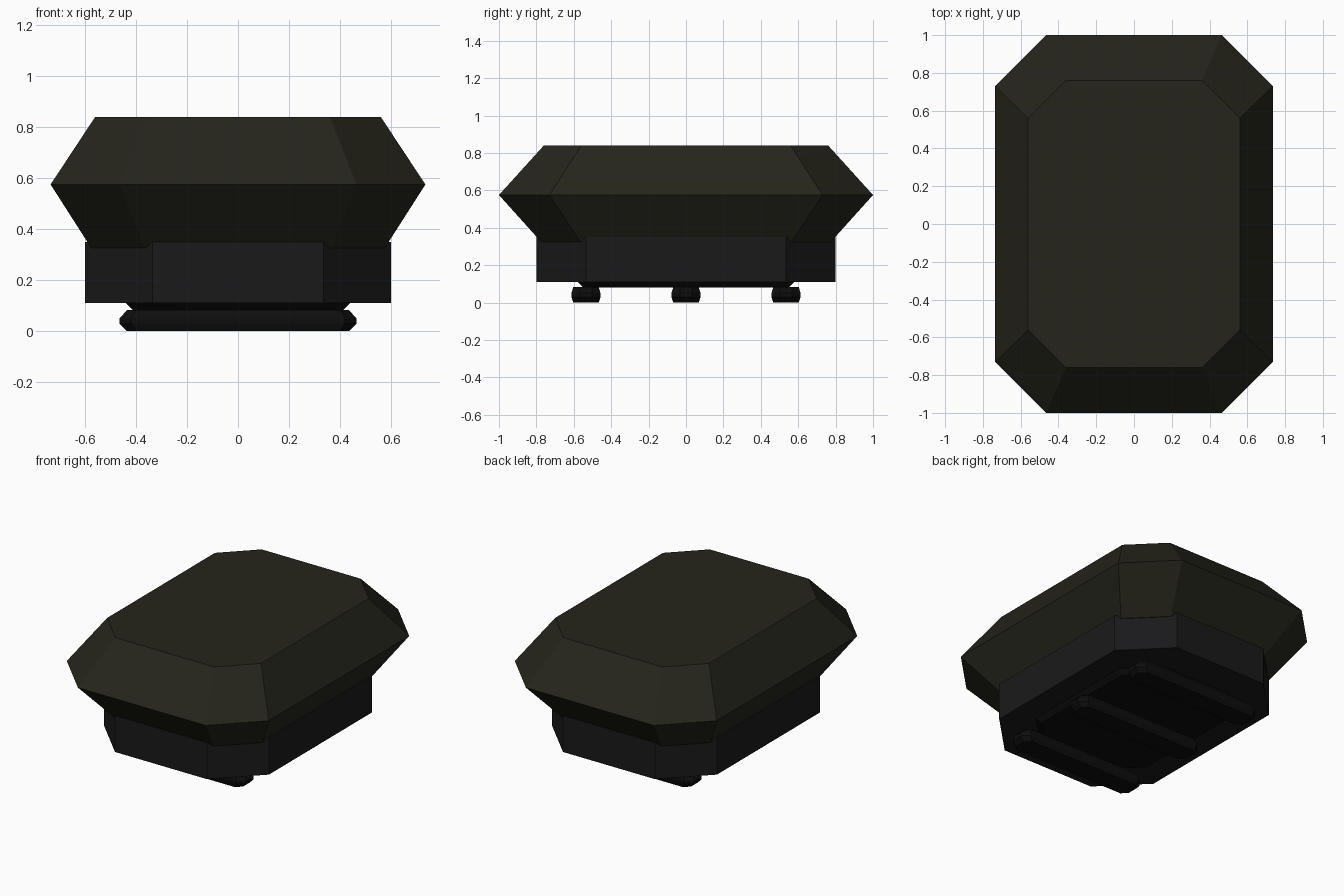
import bpy, bmesh

if "Cube" in bpy.data.objects:
    bpy.data.objects.remove(bpy.data.objects["Cube"])


def material(name, rgb):
    m = bpy.data.materials.new(name)
    m.diffuse_color = (*rgb, 1)
    m.use_nodes = True
    m.node_tree.nodes["Principled BSDF"].inputs["Base Color"].default_value = m.diffuse_color
    return m


def octagon(hx, hy, c):
    return [(hx, -hy + c), (hx, hy - c), (hx - c, hy), (-hx + c, hy),
            (-hx, hy - c), (-hx, -hy + c), (-hx + c, -hy), (hx - c, -hy)]


def loft(name, rings, mat, y=0):
    """Stack chamfered rectangles (z, half x, half y, corner cut) into a solid."""
    bm = bmesh.new()
    loops = [[bm.verts.new((px, py + y, z)) for px, py in octagon(hx, hy, c)]
             for z, hx, hy, c in rings]
    for a, b in zip(loops, loops[1:]):
        for i in range(8):
            j = (i + 1) % 8
            bm.faces.new((a[i], a[j], b[j], b[i]))
    bm.faces.new(loops[0][::-1])
    bm.faces.new(loops[-1])
    bmesh.ops.recalc_face_normals(bm, faces=bm.faces)
    me = bpy.data.meshes.new(name)
    bm.to_mesh(me)
    bm.free()
    me.materials.append(mat)
    ob = bpy.data.objects.new(name, me)
    bpy.context.collection.objects.link(ob)
    return ob


olive = material("dark_olive", (0.018, 0.018, 0.011))
grey = material("dark_grey", (0.010, 0.010, 0.011))
black = material("black", (0.004, 0.004, 0.004))

# Faceted upper body
loft("upper_body", [(0.325, 0.575, 0.775, 0.21), (0.575, 0.735, 1.0, 0.27),
                    (0.84, 0.56, 0.76, 0.20)], olive)

# Straight-sided base block
loft("base", [(0.11, 0.60, 0.80, 0.265), (0.35, 0.60, 0.80, 0.265)], grey)

# Tapered plate under the base
loft("bottom_plate", [(0.08, 0.41, 0.55, 0.18), (0.12, 0.45, 0.59, 0.20)], black)

# Three cross bars the model stands on
for i, y in enumerate((-0.535, 0, 0.535)):
    loft(f"foot_bar_{i + 1}", [(0, 0.435, 0.068, 0.035), (0.03, 0.465, 0.078, 0.045),
                               (0.05, 0.465, 0.078, 0.045), (0.082, 0.435, 0.068, 0.035)],
         black, y)
